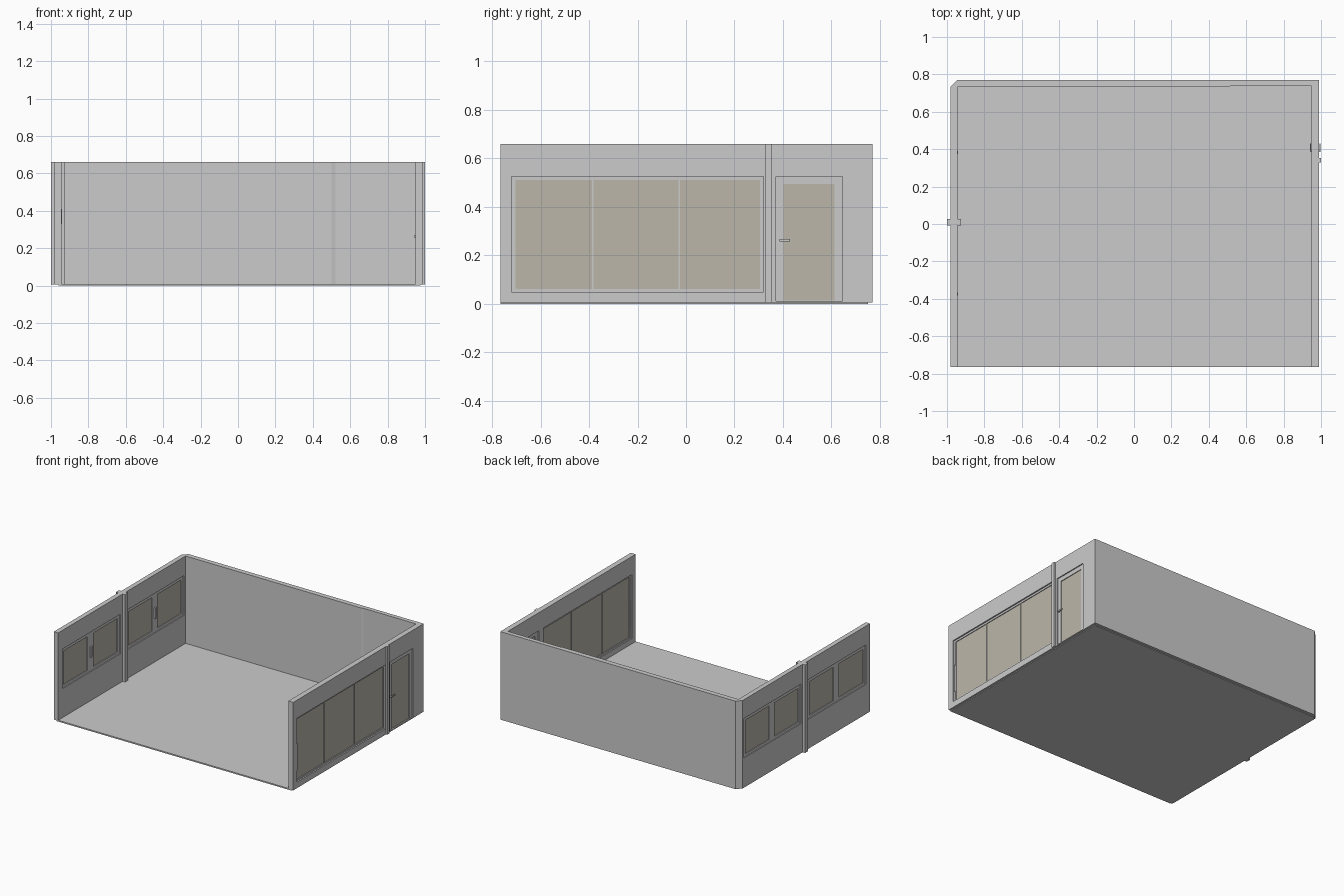
import bpy, bmesh
from mathutils import Matrix, Vector

if "Cube" in bpy.data.objects:
    bpy.data.objects.remove(bpy.data.objects["Cube"])

glass_mat = bpy.data.materials.new("glass_beige")
glass_mat.diffuse_color = (0.50, 0.47, 0.40, 1)
glass_mat.use_nodes = True
glass_mat.node_tree.nodes["Principled BSDF"].inputs["Base Color"].default_value = glass_mat.diffuse_color


def boxes(name, specs, mat=None):
    """One object from boxes given as (x0, x1, y0, y1, z0, z1)."""
    bm = bmesh.new()
    for x0, x1, y0, y1, z0, z1 in specs:
        m = Matrix.Translation(((x0 + x1) / 2, (y0 + y1) / 2, (z0 + z1) / 2))
        bmesh.ops.create_cube(bm, size=1, matrix=m @ Matrix.Diagonal((x1 - x0, y1 - y0, z1 - z0, 1)))
    return finish(name, bm, mat)


def finish(name, bm, mat=None):
    me = bpy.data.meshes.new(name)
    bm.to_mesh(me)
    bm.free()
    ob = bpy.data.objects.new(name, me)
    bpy.context.collection.objects.link(ob)
    if mat:
        me.materials.append(mat)
    return ob


def prism(name, pts, z0, z1):
    """Extrude a plan outline upward."""
    bm = bmesh.new()
    f = bm.faces.new([bm.verts.new((x, y, z0)) for x, y in pts])
    top = bmesh.ops.extrude_face_region(bm, geom=[f])["geom"]
    bmesh.ops.translate(bm, vec=Vector((0, 0, z1 - z0)),
                        verts=[v for v in top if isinstance(v, bmesh.types.BMVert)])
    bmesh.ops.recalc_face_normals(bm, faces=bm.faces)
    return finish(name, bm)


def glazing(name, x0, x1, opening, panes, pz0, pz1):
    """Frame bars filling an opening around a row of glass panes."""
    y0, y1, z0, z1 = opening
    bars = [(x0, x1, y0, y1, pz1, z1)]
    if pz0 > z0:
        bars.append((x0, x1, y0, y1, z0, pz0))
    edges = [y0] + [e for p in panes for e in p] + [y1]
    for a, b in zip(edges[::2], edges[1::2]):
        bars.append((x0, x1, a, b, pz0, pz1))
    boxes(name + "_frame", bars)
    inset = (x1 - x0) * 0.25
    boxes(name + "_glass", [(x0 + inset, x1 - inset, a, b, pz0, pz1) for a, b in panes], glass_mat)


# floor slab
boxes("floor", [(-0.96, 0.975, -0.765, 0.75, 0, 0.01)])

# U-shaped walls with one clipped corner
walls = prism("walls", [(-0.98, -0.765), (-0.945, -0.765), (-0.945, 0.733), (0.5, 0.733),
                        (0.52, 0.738), (0.95, 0.738), (0.95, -0.765), (0.99, -0.765),
                        (0.99, 0.77), (-0.945, 0.77), (-0.98, 0.735)], 0.005, 0.66)

# openings cut through the side walls
slider = (-0.72, 0.32, 0.05, 0.525)
door = (0.372, 0.645, 0.012, 0.525)
left_windows = [(-0.715, -0.035, 0.225, 0.52), (0.048, 0.715, 0.225, 0.52)]
cutter = boxes("opening_cutter",
               [(0.9, 1.05, *o) for o in (slider, door)] +
               [(-1.05, -0.9, *o) for o in left_windows])
cutter.hide_render = True
cutter.hide_viewport = True
cut = walls.modifiers.new("openings", "BOOLEAN")
cut.operation = "DIFFERENCE"
cut.solver = "EXACT"
cut.object = cutter

# large three-pane sliding window
glazing("sliding_window", 0.958, 0.98, slider,
        [(-0.704, -0.388), (-0.382, -0.03), (-0.024, 0.305)], 0.062, 0.511)
boxes("sliding_window_handle", [(0.953, 0.986, -0.714, -0.707, 0.13, 0.33)])

# door and its lever handles
glazing("door", 0.96, 0.982, door, [(0.402, 0.612)], 0.014, 0.494)
boxes("door_handle", [(0.945, 0.996, 0.386, 0.394, 0.258, 0.267),
                      (0.940, 0.946, 0.386, 0.43, 0.258, 0.267),
                      (0.991, 0.997, 0.386, 0.43, 0.258, 0.267)])

# two casement pairs with a handle between the sashes
for label, o in zip(("front", "back"), left_windows):
    y0, y1, z0, z1 = o
    mid = (y0 + y1) / 2
    glazing(label + "_window", -0.974, -0.952, o,
            [(y0 + 0.025, mid - 0.033), (mid + 0.033, y1 - 0.025)], 0.245, 0.495)
    boxes(label + "_window_handle", [(-0.952, -0.942, mid - 0.008, mid + 0.008, 0.33, 0.41)])

# vertical posts
boxes("left_post", [(-1.0, -0.925, -0.008, 0.028, 0.005, 0.66)])
boxes("right_post", [(0.985, 1.0, 0.328, 0.354, 0.005, 0.66)])
